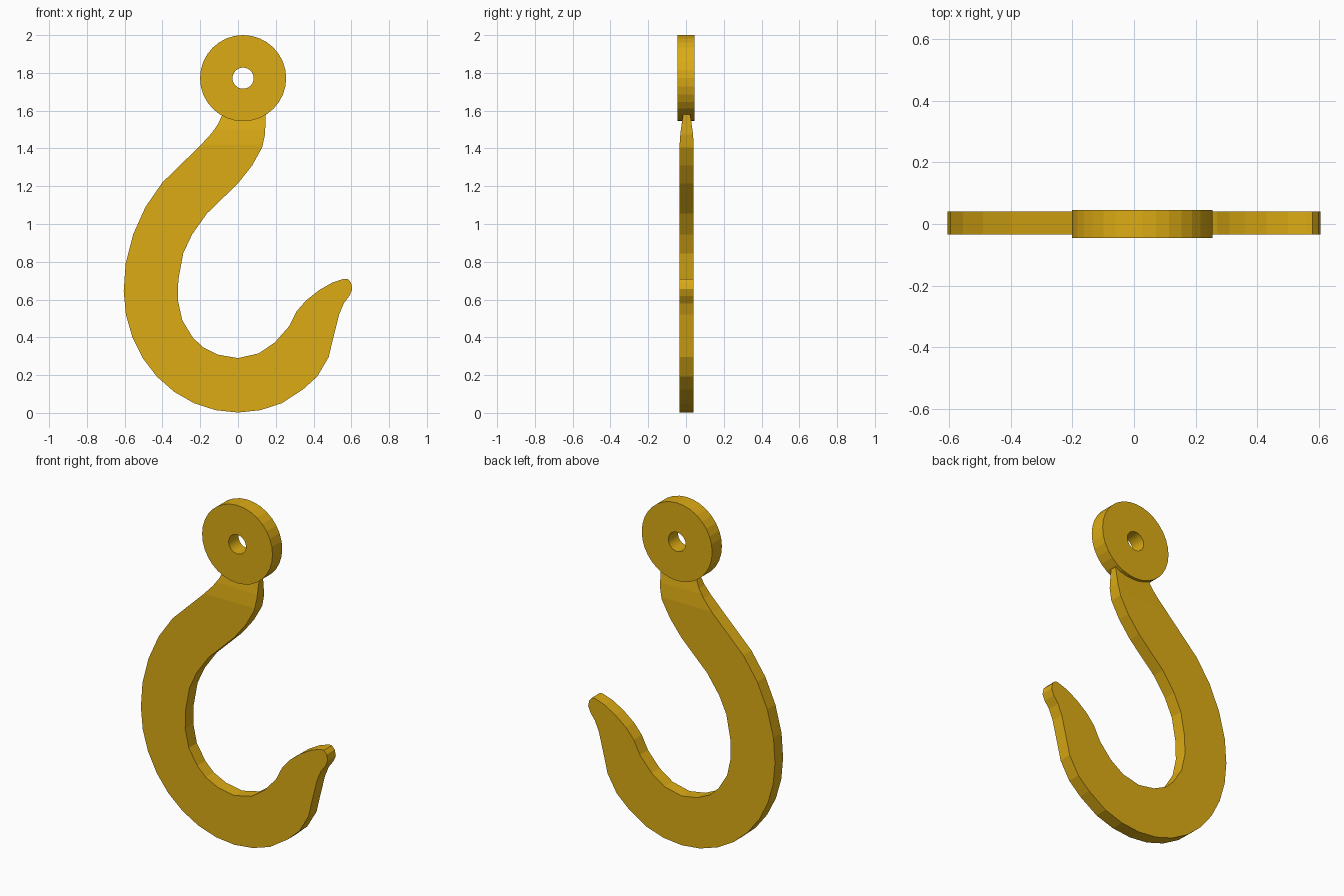
import bpy, bmesh, math

if "Cube" in bpy.data.objects:
    bpy.data.objects.remove(bpy.data.objects["Cube"])

yellow = bpy.data.materials.new("hook yellow")
yellow.diffuse_color = (0.72, 0.41, 0.007, 1)
yellow.use_nodes = True
yellow.node_tree.nodes["Principled BSDF"].inputs["Base Color"].default_value = yellow.diffuse_color


def finish(bm, name):
    bmesh.ops.recalc_face_normals(bm, faces=bm.faces)
    mesh = bpy.data.meshes.new(name)
    bm.to_mesh(mesh)
    bm.free()
    mesh.materials.append(yellow)
    obj = bpy.data.objects.new(name, mesh)
    bpy.context.collection.objects.link(obj)
    return obj


# Hook: outline (x, z) from the neck down the outside, round the tip, back up inside
back = [(-.08, 1.62), (-.085, 1.575), (-.105, 1.53), (-.14, 1.48), (-.2, 1.415),
        (-.4, 1.22), (-.49, 1.09), (-.555, .945), (-.595, .79)]
bowl = [(.605 * math.cos(math.radians(180 + 11.25 * k)),
         .645 + .643 * math.sin(math.radians(180 + 11.25 * k))) for k in range(11)]
tip = [(.345, .125), (.42, .193), (.48, .295), (.5, .38), (.52, .46), (.535, .52),
       (.56, .58), (.59, .62), (.605, .655), (.598, .69), (.58, .71), (.56, .71),
       (.5, .69), (.43, .65), (.36, .595), (.31, .537), (.27, .458)]
throat = [(.195, .373), (.11, .315), (0, .29), (-.105, .308), (-.185, .347),
          (-.24, .4), (-.295, .49), (-.318, .595), (-.316, .705), (-.29, .845),
          (-.243, .945), (-.165, 1.055), (0, 1.215), (.075, 1.31), (.128, 1.405),
          (.143, 1.475), (.147, 1.58), (.145, 1.62)]
FRONT, BACK = -.034, .041
MID = (FRONT + BACK) / 2

bm = bmesh.new()
bm.faces.new([bm.verts.new((x, FRONT, z)) for x, z in back + bowl + tip + throat])
for z in (1.42, 1.5, 1.55):
    bmesh.ops.bisect_plane(bm, geom=bm.verts[:] + bm.edges[:] + bm.faces[:],
                           plane_co=(0, 0, z), plane_no=(0, 0, 1))
new = bmesh.ops.extrude_face_region(bm, geom=bm.faces[:], use_keep_orig=True)
for v in new["geom"]:
    if isinstance(v, bmesh.types.BMVert):
        v.co.y = BACK
# Neck thins out where it enters the eye
for v in bm.verts:
    t = max(0, (v.co.z - 1.42) / .155)
    v.co.y = MID + (v.co.y - MID) * (1 - .5 * min(t, 1.1) ** 1.5)
finish(bm, "hook")

# Eye: thick ring with a small hole
N = 32
bm = bmesh.new()
rings = []
for r, y in ((.228, -.045), (.228, .045), (.056, .045), (.056, -.045)):
    rings.append([bm.verts.new((.027 + r * math.cos(2 * math.pi * i / N), y,
                                1.772 + r * math.sin(2 * math.pi * i / N)))
                  for i in range(N)])
for k in range(4):
    a, b = rings[k], rings[(k + 1) % 4]
    for i in range(N):
        j = (i + 1) % N
        bm.faces.new((a[i], a[j], b[j], b[i]))
finish(bm, "eye")
